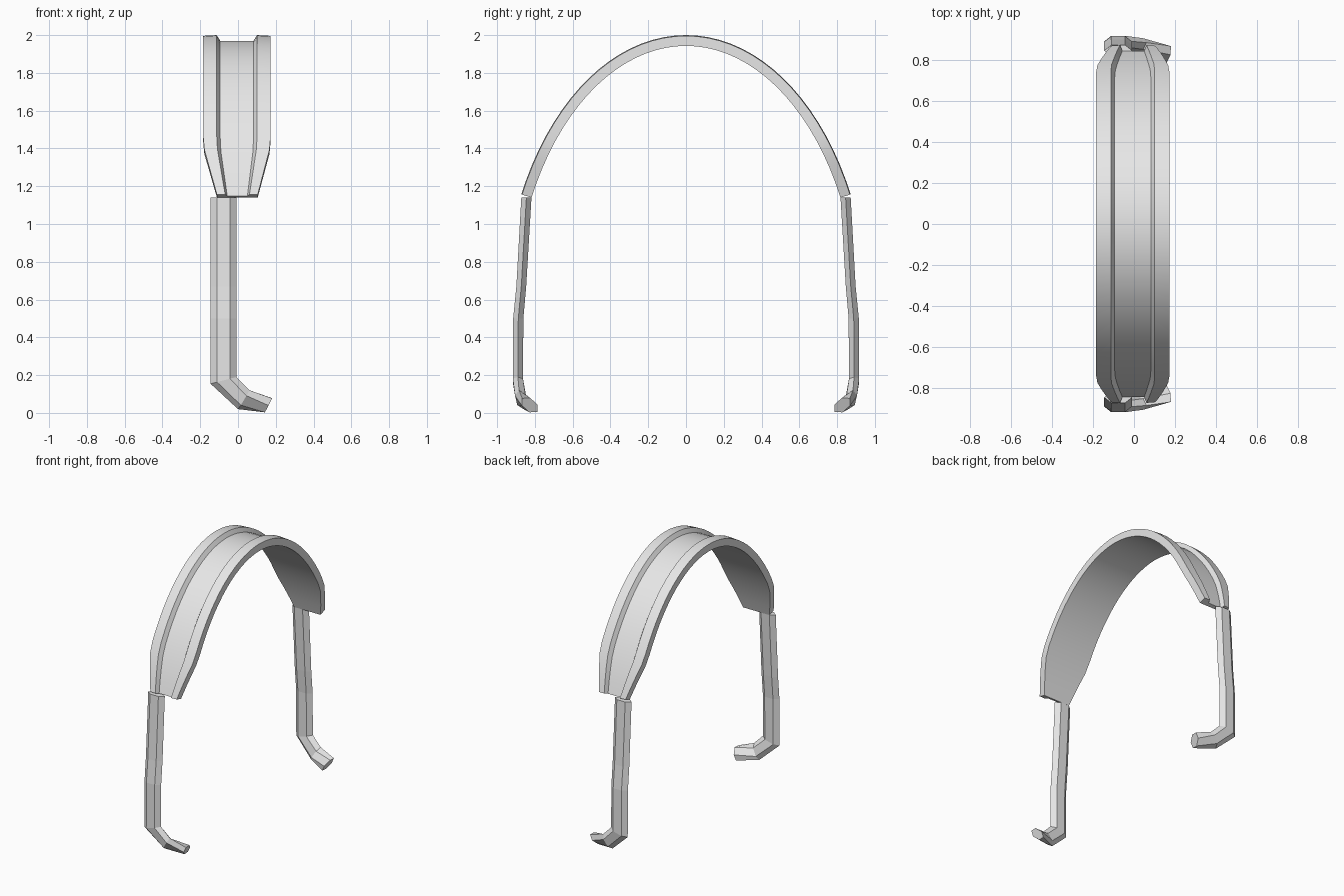
import bpy, bmesh, math
from mathutils import Vector

if "Cube" in bpy.data.objects:
    bpy.data.objects.remove(bpy.data.objects["Cube"])

grey = bpy.data.materials.new("light grey")
grey.diffuse_color = (0.8, 0.8, 0.8, 1)
grey.use_nodes = True
grey.node_tree.nodes["Principled BSDF"].inputs["Base Color"].default_value = grey.diffuse_color


def loft(name, rings):
    """Closed skin through equal-sized rings, capped at both ends."""
    bm = bmesh.new()
    loops = [[bm.verts.new(p) for p in ring] for ring in rings]
    n = len(loops[0])
    for a, b in zip(loops, loops[1:]):
        for i in range(n):
            j = (i + 1) % n
            bm.faces.new((a[i], a[j], b[j], b[i]))
    bm.faces.new(loops[0])
    bm.faces.new(loops[-1])
    bmesh.ops.recalc_face_normals(bm, faces=bm.faces)
    me = bpy.data.meshes.new(name)
    bm.to_mesh(me)
    bm.free()
    me.materials.append(grey)
    ob = bpy.data.objects.new(name, me)
    bpy.context.collection.objects.link(ob)
    return ob


# Arched headband: channel section (x, depth) swept along an elliptic arc
section = [(-.179, .004), (-.107, 0), (-.088, .03), (.088, .03),
           (.107, 0), (.179, .004), (.179, .057), (-.179, .057)]
A, B, C = .97, 1.5, .5
T_END = math.acos((1.157 - C) / B)
SEG = 36
rings = []
for k in range(SEG + 1):
    t = T_END * (2 * k / SEG - 1)
    y, z = A * math.sin(t), C + B * math.cos(t)
    n = Vector((0, y / A**2, (z - C) / B**2)).normalized()
    taper = 1 - .4 * max(0, 1.42 - z) / .265      # narrows near the ends
    mid = -.006 * taper
    rings.append([Vector((mid + x * taper, y, z)) - n * d for x, d in section])
band = loft("headband", rings)
bpy.context.view_layer.objects.active = band
band.select_set(True)
bpy.ops.object.shade_smooth_by_angle(angle=math.radians(15))

# Side arms: hexagonal section given by centre, half width and half thickness
path = [
    ((-.077, .845, 1.14), (.068, 0, 0), (0, .027, 0)),
    ((-.077, .872, .67), (.068, 0, 0), (0, .026, 0)),
    ((-.077, .888, .50), (.068, 0, 0), (0, .027, 0)),
    ((-.077, .890, .172), (.068, 0, .018), (0, .027, 0)),
    ((.030, .872, .070), (.030, .012, .050), (0, .027, -.004)),
    ((.160, .827, .041), (.020, .040, .036), (-.008, .022, -.020)),
]
for side, label in ((-1, "front"), (1, "back")):
    rings = []
    for c, u, v in path:
        c, u, v = Vector(c), Vector(u), Vector(v)
        ring = [c - u, c - u / 2 + v, c + u / 2 + v,
                c + u, c + u / 2 - v, c - u / 2 - v]
        rings.append([Vector((p.x, side * p.y, max(p.z, 0))) for p in ring])
    loft(label + "_arm", rings)
